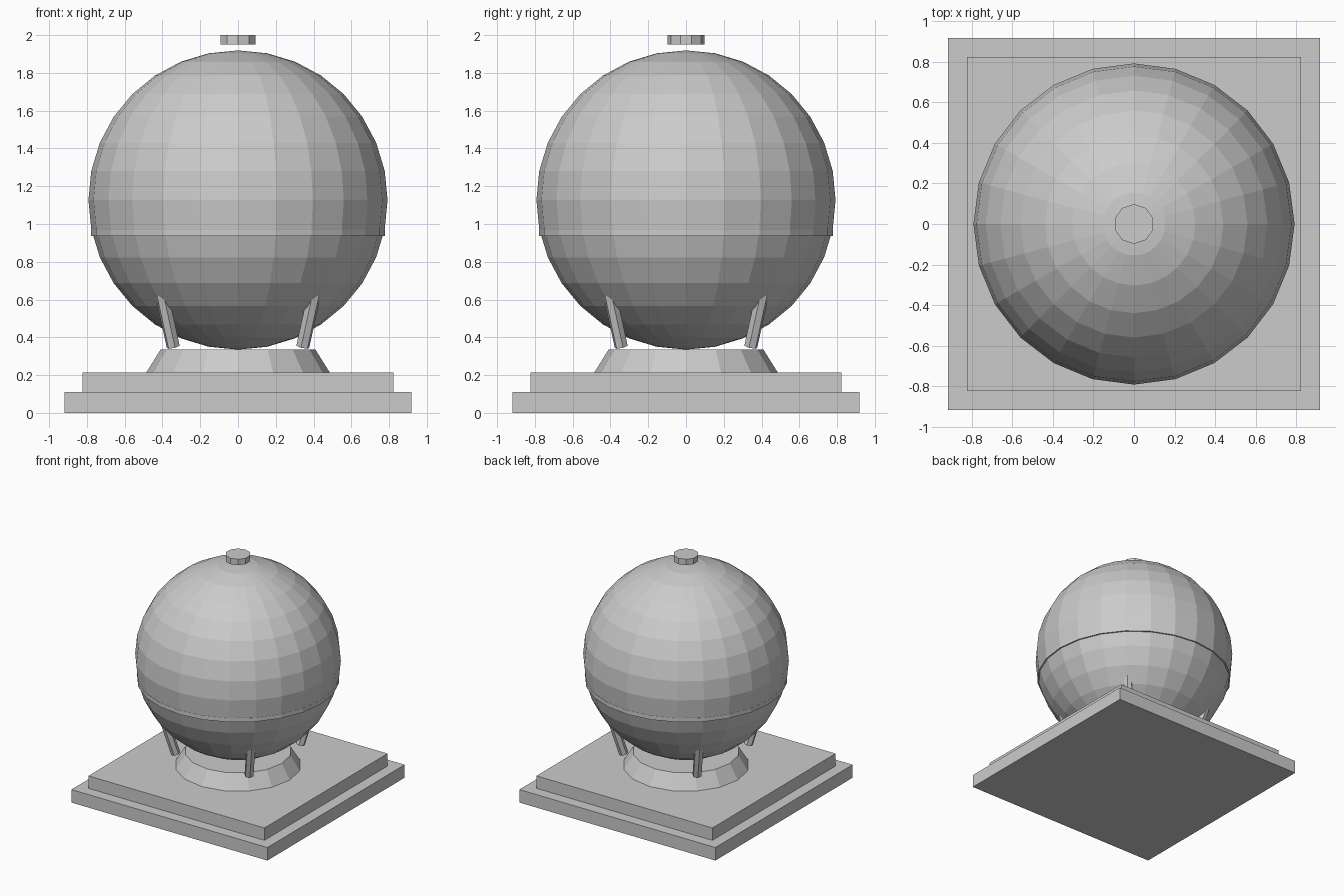
import bpy, math
from mathutils import Matrix, Vector

if "Cube" in bpy.data.objects:
    bpy.data.objects.remove(bpy.data.objects["Cube"])

grey = bpy.data.materials.new("plain_grey")
grey.diffuse_color = (0.6, 0.6, 0.6, 1)
grey.use_nodes = True
grey.node_tree.nodes["Principled BSDF"].inputs["Base Color"].default_value = grey.diffuse_color


def finish(name):
    ob = bpy.context.object
    ob.name = name
    ob.data.materials.clear()
    ob.data.materials.append(grey)
    return ob


def slab(name, half, z0, z1):
    bpy.ops.mesh.primitive_cube_add(size=1, location=(0, 0, (z0 + z1) / 2))
    ob = finish(name)
    ob.scale = (2 * half, 2 * half, z1 - z0)
    return ob


def drum(name, sides, r0, r1, z0, z1):
    bpy.ops.mesh.primitive_cone_add(vertices=sides, radius1=r0, radius2=r1,
                                    depth=z1 - z0, location=(0, 0, (z0 + z1) / 2))
    return finish(name)


# Stepped square base and round pedestal
slab("lower_plinth", 0.918, 0.0, 0.11)
slab("upper_plinth", 0.824, 0.11, 0.215)
drum("pedestal", 16, 0.485, 0.41, 0.215, 0.335)

# Faceted globe, with the thin band below its equator
bpy.ops.mesh.primitive_uv_sphere_add(segments=24, ring_count=16, radius=0.792,
                                     location=(0, 0, 1.127))
finish("globe")
drum("globe_band", 24, 0.777, 0.777, 0.936, 0.97)

# Small cap above the globe
drum("top_cap", 10, 0.098, 0.098, 1.95, 2.0)

# Four hexagonal struts on the diagonals, leaning outward into the globe
tilt, length = 0.3, 0.32
for i in range(4):
    bpy.ops.mesh.primitive_cylinder_add(vertices=6, radius=0.036, depth=length)
    strut = finish(f"strut_{i + 1}")
    # corner faces outward, foot at the origin before leaning
    strut.data.transform(Matrix.Translation((0, 0, length / 2)) @ Matrix.Rotation(math.pi / 2, 4, 'Z'))
    strut.data.transform(Matrix.Rotation(tilt, 4, 'Y'))
    strut.data.transform(Matrix.Translation((0.485, 0, 0.35)))
    strut.data.transform(Matrix.Rotation(math.radians(45 + 90 * i), 4, 'Z'))
